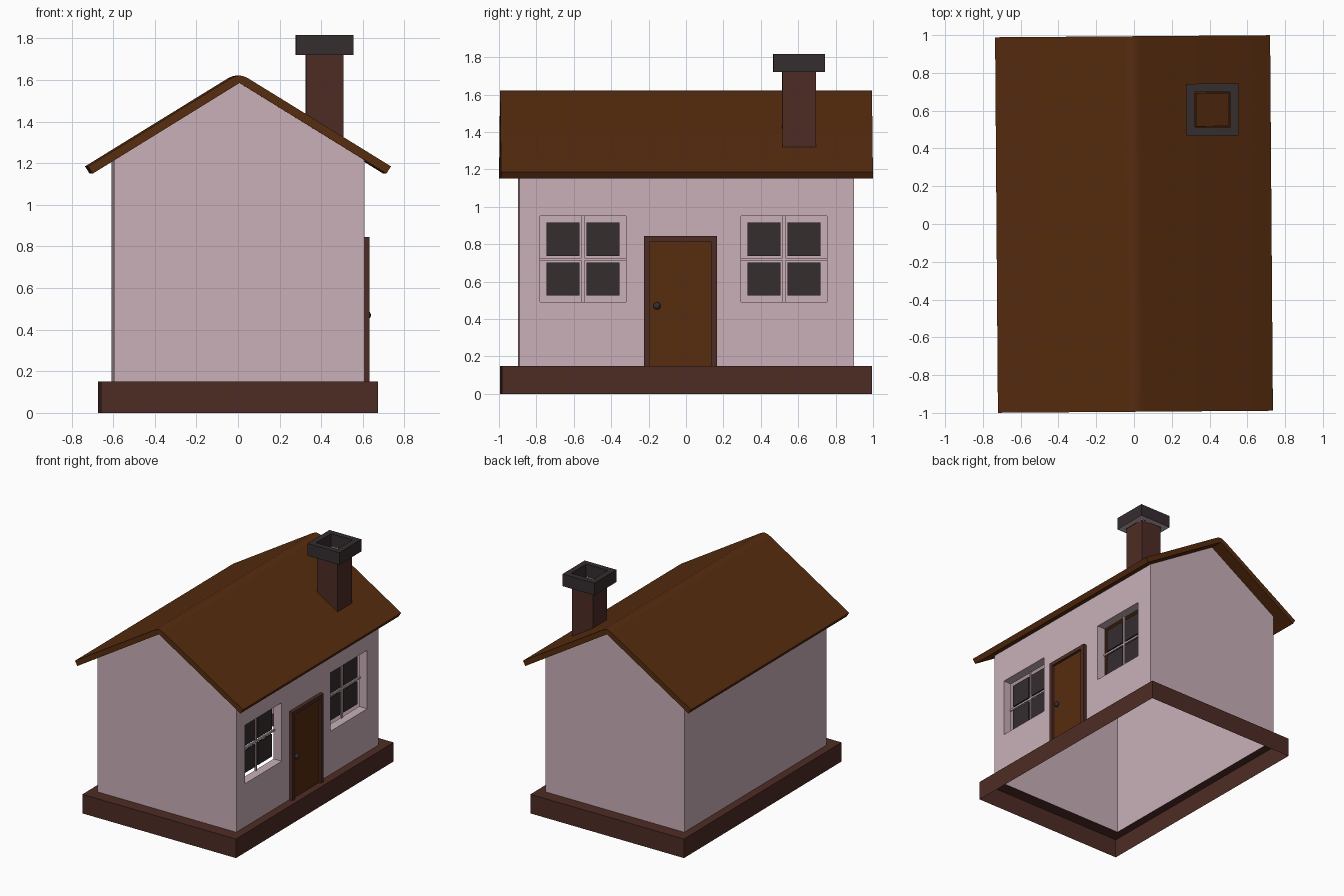
import bpy, bmesh, math
from mathutils import Vector

cube = bpy.data.objects.get("Cube")
if cube:
    bpy.data.objects.remove(cube, do_unlink=True)

TURN = math.radians(0.43)      # the whole house sits slightly turned
HX, HY = 0.602, 0.895          # wall half sizes
FLOOR, APEX, SLOPE = 0.15, 1.59, 0.617
EAVE = APEX - SLOPE * HX


def material(name, color):
    m = bpy.data.materials.new(name)
    m.use_nodes = True
    m.diffuse_color = (*color, 1)
    m.node_tree.nodes["Principled BSDF"].inputs["Base Color"].default_value = (*color, 1)
    return m


PINK = material("pale pink plaster", (0.584, 0.434, 0.479))
BROWN = material("warm brown wood", (0.095, 0.025, 0.0045))
BRICK = material("dark red brown", (0.076, 0.025, 0.018))
CHARCOAL = material("charcoal", (0.036, 0.026, 0.028))


def finish(name, bm, *mats):
    bmesh.ops.remove_doubles(bm, verts=bm.verts, dist=0.0001)
    bmesh.ops.recalc_face_normals(bm, faces=bm.faces)
    mesh = bpy.data.meshes.new(name)
    bm.to_mesh(mesh)
    bm.free()
    for m in mats:
        mesh.materials.append(m)
    ob = bpy.data.objects.new(name, mesh)
    ob.rotation_euler.z = TURN
    bpy.context.collection.objects.link(ob)
    return ob


def face(bm, points, index=0):
    f = bm.faces.new([bm.verts.new(p) for p in points])
    f.material_index = index
    return f


def add_box(bm, x, y, z):
    """Box from (low, high) ranges."""
    verts = bmesh.ops.create_cube(bm, size=1)["verts"]
    for v in verts:
        v.co = Vector([r[0] if c < 0 else r[1] for c, r in zip(v.co, (x, y, z))])


def loft(name, rings, mats, indices, center=(0, 0)):
    """Skin rectangles given as (half x, half y, z)."""
    bm = bmesh.new()
    corners = [(-1, -1), (1, -1), (1, 1), (-1, 1)]
    loops = [[(center[0] + sx * hx, center[1] + sy * hy, z) for sx, sy in corners]
             for hx, hy, z in rings]
    for a, b, index in zip(loops, loops[1:], indices):
        for i in range(4):
            j = (i + 1) % 4
            face(bm, [a[i], a[j], b[j], b[i]], index)
    return finish(name, bm, *mats)


# Hollow plinth: outer skirt and the ledge around the walls
loft("plinth", [(0.665, 0.99, 0), (0.665, 0.99, FLOOR), (HX - 0.002, HY - 0.002, FLOOR)],
     [BRICK], [0, 0])

# Walls: gable ends, plain long side, long side with window openings
WINDOWS = [-0.555, 0.52]
W, Z0, Z1, DEPTH = 0.23, 0.49, 0.95, 0.07
bm = bmesh.new()
for y in (-HY, HY):
    face(bm, [(-HX, y, FLOOR), (HX, y, FLOOR), (HX, y, EAVE), (0, y, APEX), (-HX, y, EAVE)])
face(bm, [(-HX, -HY, FLOOR), (-HX, HY, FLOOR), (-HX, HY, EAVE), (-HX, -HY, EAVE)])
ys = [-HY] + [c + s * W for c in WINDOWS for s in (-1, 1)] + [HY]
zs = [FLOOR, Z0, Z1, EAVE]
for i in range(len(ys) - 1):
    for k in range(len(zs) - 1):
        if i % 2 and k == 1:
            continue
        face(bm, [(HX, ys[i], zs[k]), (HX, ys[i + 1], zs[k]),
                  (HX, ys[i + 1], zs[k + 1]), (HX, ys[i], zs[k + 1])])
# Window reveals
for c in WINDOWS:
    loop = [(c - W, Z0), (c + W, Z0), (c + W, Z1), (c - W, Z1)]
    for a, b in zip(loop, loop[1:] + loop[:1]):
        face(bm, [(HX, *a), (HX, *b), (HX - DEPTH, *b), (HX - DEPTH, *a)])
finish("walls", bm, PINK)

# Window panes and thin glazing bars
back = HX - DEPTH
for label, c in zip(("front", "rear"), WINDOWS):
    mid = (Z0 + Z1) / 2
    bm = bmesh.new()
    for sy in (-1, 1):
        for sz in (-1, 1):
            y = sorted((c + sy * 0.018, c + sy * 0.195))
            z = sorted((mid + sz * 0.018, mid + sz * 0.195))
            add_box(bm, (back, back + 0.01), y, z)
    finish(label + "_window_panes", bm, CHARCOAL)
    bm = bmesh.new()
    add_box(bm, (back, back + 0.012), (c - W, c + W), (mid - 0.007, mid + 0.007))
    add_box(bm, (back, back + 0.012), (c - 0.007, c + 0.007), (Z0, Z1))
    finish(label + "_window_bars", bm, PINK)

# Door frame, panel and knob
DOOR_L, DOOR_R, DOOR_TOP = -0.229, 0.160, 0.845
bm = bmesh.new()
depth = (HX - 0.01, HX + 0.028)
add_box(bm, depth, (DOOR_L, DOOR_L + 0.028), (FLOOR, DOOR_TOP))
add_box(bm, depth, (DOOR_R - 0.032, DOOR_R), (FLOOR, DOOR_TOP))
add_box(bm, depth, (DOOR_L + 0.028, DOOR_R - 0.032), (DOOR_TOP - 0.03, DOOR_TOP))
finish("door_frame", bm, BRICK)
bm = bmesh.new()
add_box(bm, (HX - 0.01, HX + 0.01), (DOOR_L + 0.028, DOOR_R - 0.032), (FLOOR, DOOR_TOP - 0.03))
finish("door_panel", bm, BROWN)
bm = bmesh.new()
bmesh.ops.create_uvsphere(bm, u_segments=16, v_segments=10, radius=0.02)
bmesh.ops.translate(bm, verts=bm.verts, vec=(HX + 0.016, -0.16, 0.47))
knob = finish("door_knob", bm, CHARCOAL)

# Roof: one bent slab with a rounded ridge
half = [(0.02, 1.618), (0.04, 1.609), (0.728, 1.185), (0.706, 1.15)]
profile = ([(0, 1.622)] + half + [(0, APEX - 0.004)]
           + [(-x, z) for x, z in reversed(half)])
bm = bmesh.new()
cap = face(bm, [(x, -0.994, z) for x, z in profile])
extruded = bmesh.ops.extrude_face_region(bm, geom=[cap], use_keep_orig=True)["geom"]
bmesh.ops.translate(bm, vec=(0, 1.988, 0),
                    verts=[g for g in extruded if isinstance(g, bmesh.types.BMVert)])
roof = finish("roof", bm, BROWN)

# Chimney shaft with pale lining, and its open cap
SPOT = (0.42, 0.602)
loft("chimney_shaft", [(0.09, 0.09, 1.28), (0.09, 0.09, 1.722), (0.085, 0.085, 1.722),
                       (0.085, 0.085, 1.28)], [BRICK, PINK], [0, 0, 1], SPOT)
loft("chimney_cap", [(0.138, 0.138, 1.72), (0.138, 0.138, 1.816), (0.094, 0.094, 1.816),
                     (0.094, 0.094, 1.72), (0.138, 0.138, 1.72)],
     [CHARCOAL, PINK], [0, 0, 0, 1], SPOT)

# Smooth the ridge and knob
for ob in (roof, knob):
    bpy.ops.object.select_all(action="DESELECT")
    ob.select_set(True)
    bpy.context.view_layer.objects.active = ob
    bpy.ops.object.shade_smooth_by_angle(angle=math.radians(35))
